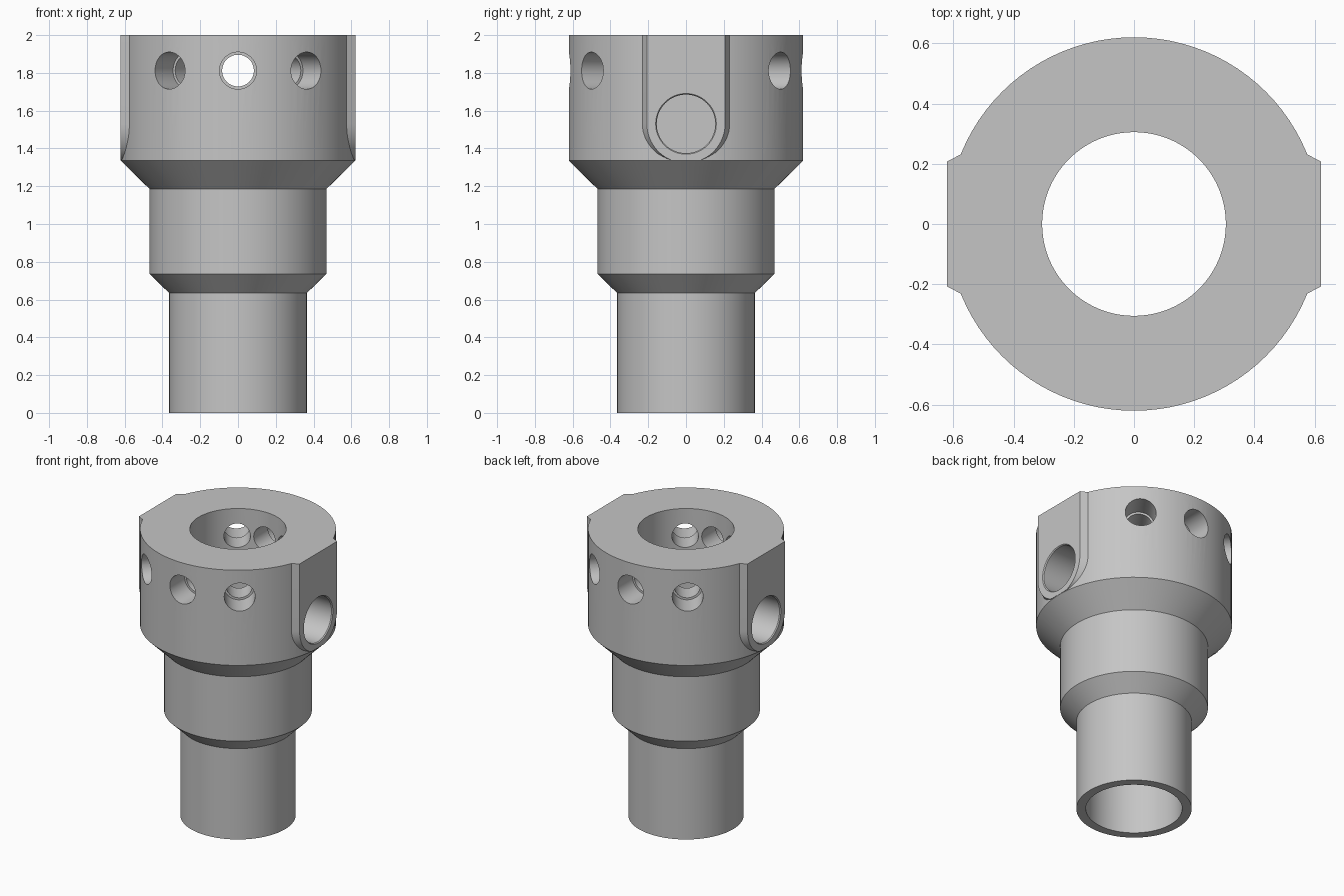
import bpy, bmesh
from math import sin, cos, pi, radians
from mathutils import Matrix, Vector

default = bpy.data.objects.get("Cube")
if default:
    bpy.data.objects.remove(default, do_unlink=True)

steel = bpy.data.materials.new("plain_grey")
steel.use_nodes = True
grey = (0.56, 0.56, 0.56, 1)
steel.diffuse_color = grey
steel.node_tree.nodes["Principled BSDF"].inputs["Base Color"].default_value = grey


def finish(name, bm):
    """Turn a bmesh into an object with outward normals."""
    bmesh.ops.recalc_face_normals(bm, faces=bm.faces)
    mesh = bpy.data.meshes.new(name)
    bm.to_mesh(mesh)
    bm.free()
    mesh.materials.append(steel)
    obj = bpy.data.objects.new(name, mesh)
    bpy.context.collection.objects.link(obj)
    return obj


def loft(name, rings, ring_shaped=False):
    """Skin a row of point rings; cap the ends, or join last to first."""
    bm = bmesh.new()
    loops = [[bm.verts.new(p) for p in ring] for ring in rings]
    n = len(loops[0])
    pairs = list(zip(loops, loops[1:]))
    if ring_shaped:
        pairs.append((loops[-1], loops[0]))
    else:
        bm.faces.new(loops[0])
        bm.faces.new(loops[-1])
    for a, b in pairs:
        for i in range(n):
            j = (i + 1) % n
            bm.faces.new((a[i], a[j], b[j], b[i]))
    return finish(name, bm)


def lathe(name, profile, matrix=Matrix(), segments=96, ring_shaped=False):
    """Turn a (radius, height) profile around the local z axis."""
    turn = [2 * pi * i / segments for i in range(segments)]
    rings = [[matrix @ Vector((r * cos(t), r * sin(t), z)) for t in turn]
             for r, z in profile]
    return loft(name, rings, ring_shaped)


def combine(target, other, operation):
    """Apply a boolean and remove the helper."""
    other.hide_render = True
    mod = target.modifiers.new("combine", 'BOOLEAN')
    mod.operation = operation
    mod.solver = 'EXACT'
    mod.object = other
    bpy.context.view_layer.objects.active = target
    bpy.ops.object.modifier_apply(modifier=mod.name)
    bpy.data.objects.remove(other, do_unlink=True)


def outward(angle, height):
    """Local z points out horizontally at the given angle."""
    return (Matrix.Translation((0, 0, height)) @ Matrix.Rotation(angle, 4, 'Z')
            @ Matrix.Rotation(pi / 2, 4, 'Y'))


# Stepped hollow body, left tall for trimming
BORE, TALL = 0.305, 2.1
body = lathe("stepped_body", [
    (BORE, 0), (0.365, 0), (0.365, 0.635), (0.468, 0.735), (0.468, 1.185),
    (0.62, 1.335), (0.62, TALL), (BORE, TALL)], segments=96, ring_shaped=True)

PORT_Z, PAD_BOTTOM = 1.53, 1.337


def pad_section(x, half, side):
    """U-shaped outline, clipped level at the bottom."""
    arc = [pi + pi * i / 32 for i in range(33)]
    points = [(half * cos(t), max(PAD_BOTTOM, PORT_Z + half * sin(t))) for t in arc]
    points = [(-half, 2.05)] + points + [(half, 2.05)]
    # drop repeated clipped points' overlap by keeping their own widths
    return [(side * x, y, z) for y, z in points]


# Flat tapered pads on both sides
for side in (1, -1):
    pad = loft("side_pad", [pad_section(0.5, 0.271, side),
                            pad_section(0.621, 0.207, side)])
    combine(body, pad, 'UNION')

# Level top face
trim = lathe("top_trim", [(1.2, 2.0), (1.2, 2.3)], segments=8)
combine(body, trim, 'DIFFERENCE')

# Blind side ports with a fine edge chamfer
for angle in (0, pi):
    port = lathe("port_cutter", [(0.155, 0.36), (0.155, 0.614), (0.161, 0.6215),
                                 (0.161, 0.75)], outward(angle, PORT_Z), 64)
    combine(body, port, 'DIFFERENCE')

# Stepped radial holes, three at the front and three at the back
for facing in (-90, 90):
    for offset in (-36, 0, 36):
        hole = lathe("hole_cutter", [(0.084, 0.2), (0.084, 0.45), (0.098, 0.45),
                                     (0.098, 0.75)],
                     outward(radians(facing + offset), 1.812), 48)
        combine(body, hole, 'DIFFERENCE')

# Smooth walls with crisp edges
bpy.ops.object.select_all(action='DESELECT')
body.select_set(True)
bpy.context.view_layer.objects.active = body
bpy.ops.object.shade_smooth_by_angle(angle=radians(20))
